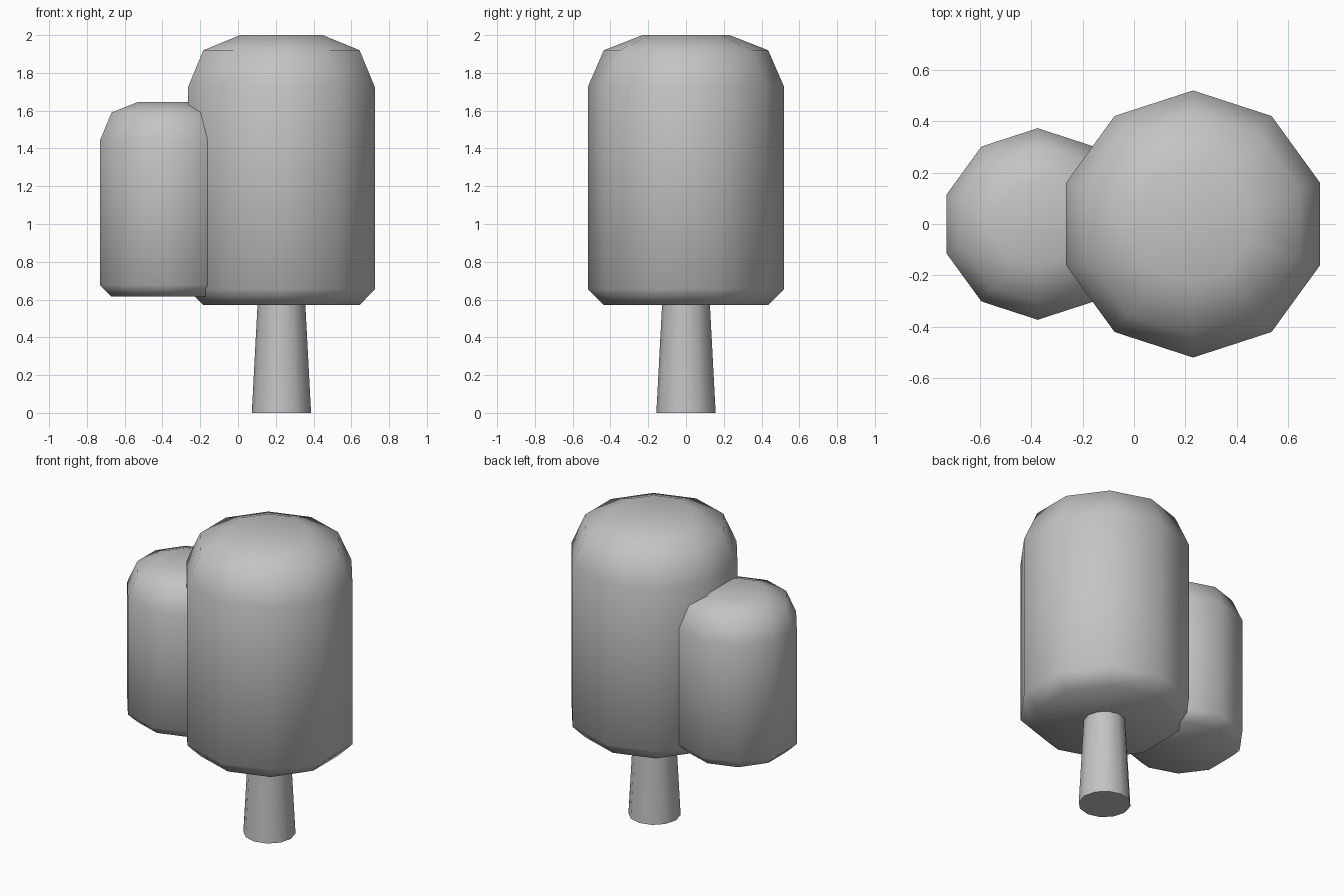
import bpy, bmesh
from math import cos, sin, pi

cube = bpy.data.objects.get("Cube")
if cube:
    bpy.data.objects.remove(cube)

grey = bpy.data.materials.new("plain_grey")
grey.use_nodes = True
colour = (0.55, 0.55, 0.55, 1)
grey.diffuse_color = colour
grey.node_tree.nodes["Principled BSDF"].inputs["Base Color"].default_value = colour


def turned(name, x, sides, profile, smooth_caps):
    """Closed solid of revolution from (radius, height) rings, a corner on +y."""
    bm = bmesh.new()
    rings = []
    for r, z in profile:
        angles = [pi / 2 + 2 * pi * i / sides for i in range(sides)]
        rings.append([bm.verts.new((r * cos(a), r * sin(a), z)) for a in angles])
    for low, high in zip(rings, rings[1:]):
        for i in range(sides):
            j = (i + 1) % sides
            bm.faces.new((low[i], low[j], high[j], high[i])).smooth = True
    for cap in (rings[0][::-1], rings[-1]):
        bm.faces.new(cap).smooth = smooth_caps
    # Keep the rims crisp where the caps are flat
    if not smooth_caps:
        for e in bm.edges:
            e.smooth = all(f.smooth for f in e.link_faces)
    mesh = bpy.data.meshes.new(name)
    bm.to_mesh(mesh)
    bm.free()
    mesh.materials.append(grey)
    obj = bpy.data.objects.new(name, mesh)
    obj.location.x = x
    bpy.context.collection.objects.link(obj)
    return obj


# Tapered trunk, running up into the large crown
turned("trunk", 0.23, 12, [(0.157, 0), (0.122, 0.66)], False)

# Two rounded ten-sided crowns
turned("large_crown", 0.23, 10,
       [(0.435, 0.57), (0.52, 0.655), (0.52, 1.725), (0.435, 1.92), (0.23, 2.0)], True)
turned("small_crown", -0.375, 10,
       [(0.31, 0.615), (0.373, 0.675), (0.373, 1.445), (0.31, 1.59), (0.165, 1.645)], True)
